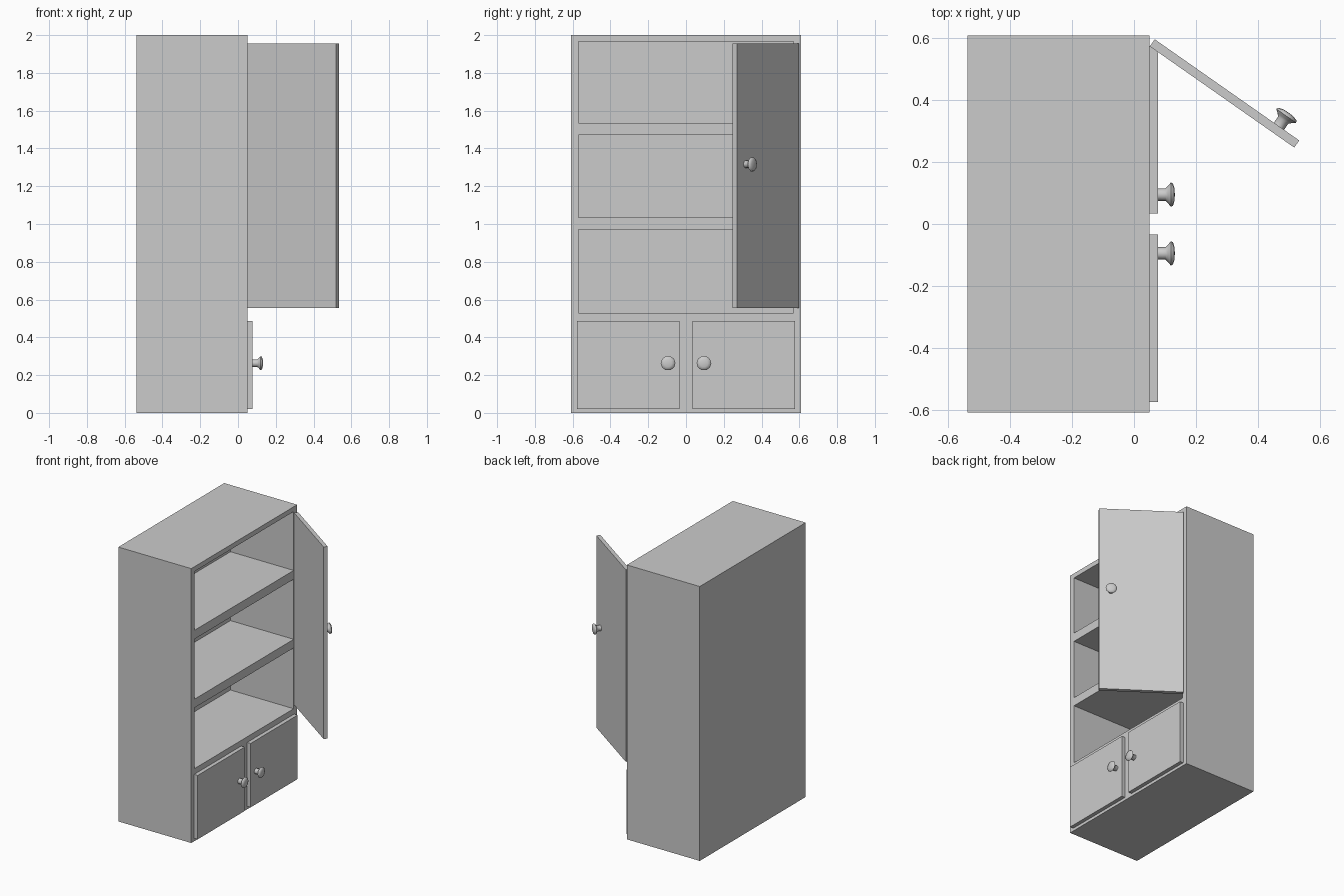
import bpy, bmesh, math
from mathutils import Matrix, Vector

cube = bpy.data.objects.get("Cube")
if cube:
    bpy.data.objects.remove(cube, do_unlink=True)

# Material
grey = bpy.data.materials.new("light grey")
grey.use_nodes = True
colour = (0.6, 0.6, 0.6, 1)
grey.diffuse_color = colour
grey.node_tree.nodes["Principled BSDF"].inputs["Base Color"].default_value = colour

FRONT = 0.05        # x of the cabinet's open face
DOOR = 0.028        # door thickness


def add_object(name, bm):
    bmesh.ops.recalc_face_normals(bm, faces=bm.faces)
    mesh = bpy.data.meshes.new(name)
    bm.to_mesh(mesh)
    bm.free()
    mesh.materials.append(grey)
    obj = bpy.data.objects.new(name, mesh)
    bpy.context.collection.objects.link(obj)
    return obj


def box_mesh(low, high):
    low, high = Vector(low), Vector(high)
    bm = bmesh.new()
    place = Matrix.Translation((low + high) / 2) @ Matrix.Diagonal((*(high - low), 1))
    bmesh.ops.create_cube(bm, size=1, matrix=place)
    return bm


def add_knob(name, base, angle):
    """Turned knob whose axis points along +x, turned by angle about z."""
    profile = [(0, 0), (0.02, 0), (0.02, 0.024), (0.028, 0.032),
               (0.039, 0.041), (0.036, 0.048), (0.02, 0.053), (0, 0.054)]
    bm = bmesh.new()
    points = [bm.verts.new((h, r, 0)) for r, h in profile]
    edges = [bm.edges.new(pair) for pair in zip(points, points[1:])]
    bmesh.ops.spin(bm, geom=points + edges, cent=(0, 0, 0), axis=(1, 0, 0),
                   angle=math.tau, steps=10)
    bmesh.ops.remove_doubles(bm, verts=bm.verts, dist=0.0005)
    knob = add_object(name, bm)
    knob.location = base
    knob.rotation_euler.z = angle
    bpy.ops.object.select_all(action='DESELECT')
    knob.select_set(True)
    bpy.context.view_layer.objects.active = knob
    bpy.ops.object.shade_smooth_by_angle(angle=math.radians(50))


# Cabinet body with three recessed shelf bays
bays = [(0.528, 0.971), (1.034, 1.472), (1.536, 1.965)]
half = 0.57
bm = box_mesh((-0.538, -0.61, 0), (FRONT, 0.61, 2))
cuts = [((0, y, 0), (0, 1, 0)) for y in (-half, half)]
cuts += [((0, 0, z), (0, 0, 1)) for bay in bays for z in bay]
for point, normal in cuts:
    bmesh.ops.bisect_plane(bm, geom=bm.verts[:] + bm.edges[:] + bm.faces[:],
                           plane_co=point, plane_no=normal)
bm.normal_update()
openings = []
for face in bm.faces:
    c = face.calc_center_median()
    if face.normal.x > 0.9 and abs(c.y) < half and any(a < c.z < b for a, b in bays):
        openings.append(face)
recess = bmesh.ops.extrude_face_region(bm, geom=openings)
bmesh.ops.translate(bm, vec=(-0.51, 0, 0),
                    verts=[v for v in recess["geom"] if isinstance(v, bmesh.types.BMVert)])
bmesh.ops.delete(bm, geom=[f for f in openings if f.is_valid], context='FACES')
add_object("cabinet_body", bm)

# Closed lower doors with knobs
for side, s in (("left", 1), ("right", -1)):
    y0, y1 = sorted((s * 0.034, s * 0.576))
    add_object("lower_door_" + side,
               box_mesh((FRONT, y0, 0.021), (FRONT + DOOR, y1, 0.487)))
    add_knob("lower_knob_" + side, (FRONT + DOOR, s * 0.095, 0.263), 0)

# Tall upper door, swung open on its hinge
swing = math.radians(55)
hinge = Vector((0.051, 0.574, 0))
turn = Matrix.Rotation(swing, 3, 'Z')
door = add_object("upper_door", box_mesh((0, -0.57, 0.555), (DOOR, 0, 1.955)))
door.location = hinge
door.rotation_euler.z = swing
add_knob("upper_knob", hinge + turn @ Vector((DOOR, -0.49, 1.316)), swing)
